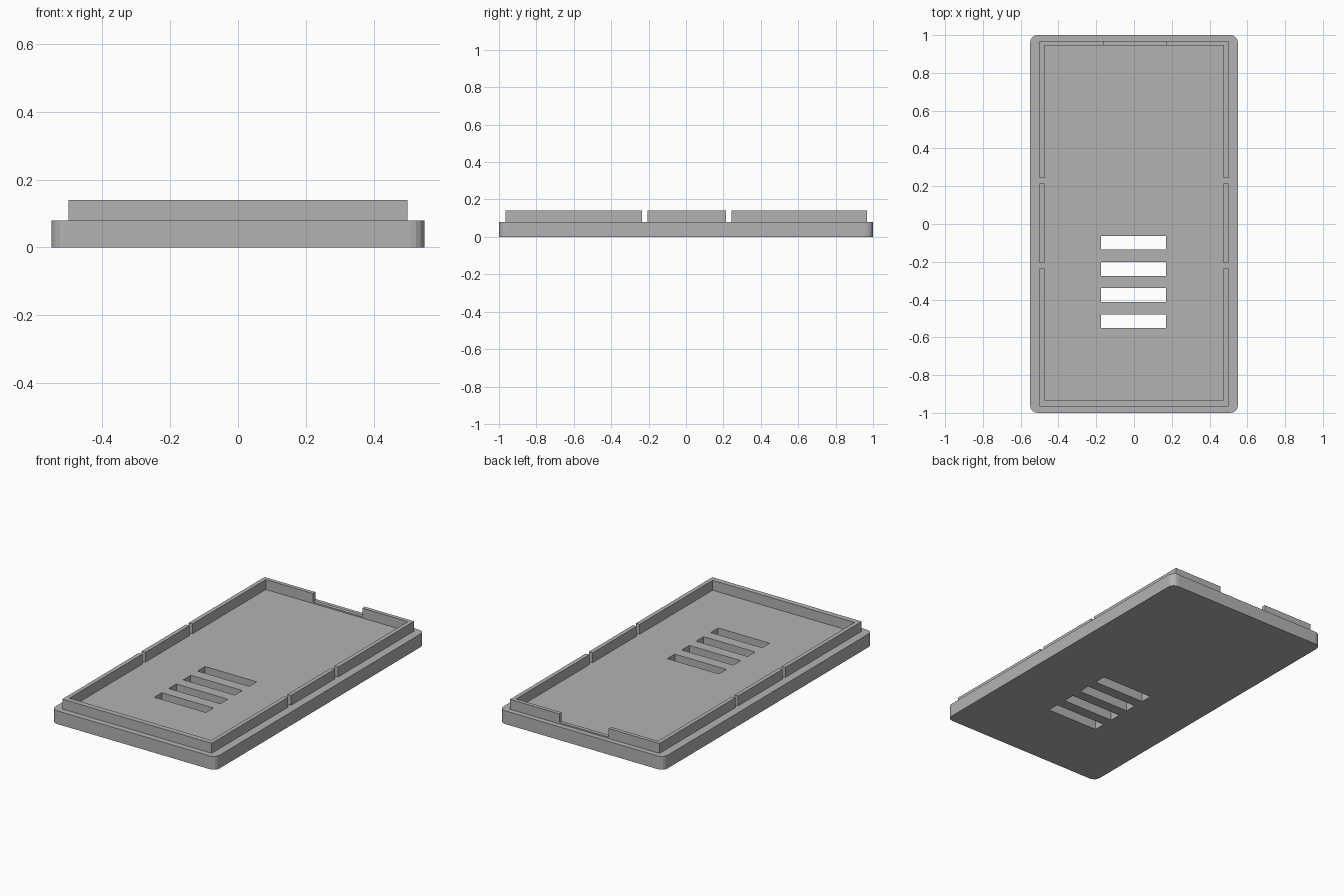
import bpy, bmesh
from math import sin, cos, pi

if "Cube" in bpy.data.objects:
    bpy.data.objects.remove(bpy.data.objects["Cube"], do_unlink=True)

grey = bpy.data.materials.new("plain grey")
grey.use_nodes = True
colour = (0.45, 0.45, 0.45, 1)
grey.diffuse_color = colour
grey.node_tree.nodes["Principled BSDF"].inputs["Base Color"].default_value = colour


def prism(name, outline, z0, z1):
    """Extrude a flat outline from z0 up to z1."""
    bm = bmesh.new()
    face = bm.faces.new([bm.verts.new((x, y, z0)) for x, y in outline])
    top = bmesh.ops.extrude_face_region(bm, geom=[face])["geom"]
    verts = [v for v in top if isinstance(v, bmesh.types.BMVert)]
    bmesh.ops.translate(bm, verts=verts, vec=(0, 0, z1 - z0))
    bmesh.ops.recalc_face_normals(bm, faces=bm.faces)
    mesh = bpy.data.meshes.new(name)
    bm.to_mesh(mesh)
    bm.free()
    mesh.materials.append(grey)
    ob = bpy.data.objects.new(name, mesh)
    bpy.context.collection.objects.link(ob)
    return ob


def box(name, x0, x1, y0, y1, z0, z1):
    return prism(name, [(x0, y0), (x1, y0), (x1, y1), (x0, y1)], z0, z1)


def cut(target, cutter):
    """Subtract the cutter from the target, then discard it."""
    cutter.hide_render = True
    mod = target.modifiers.new("cut", "BOOLEAN")
    mod.operation = "DIFFERENCE"
    mod.solver = "EXACT"
    mod.object = cutter
    bpy.context.view_layer.objects.active = target
    bpy.ops.object.modifier_apply(modifier=mod.name)
    bpy.data.objects.remove(cutter, do_unlink=True)


# Base plate with faceted round corners
W, L, R, STEPS = 0.55, 1.0, 0.04, 4
THICK, TOP = 0.08, 0.14
outline = []
for i, (sx, sy) in enumerate([(1, 1), (-1, 1), (-1, -1), (1, -1)]):
    for k in range(STEPS + 1):
        a = (i + k / STEPS) * pi / 2
        outline.append((sx * (W - R) + R * cos(a), sy * (L - R) + R * sin(a)))
plate = prism("base_plate", outline, 0, THICK)

# Vent slots
for i in range(4):
    y = -0.1 - 0.138 * i
    cut(plate, box("vent_cutter", -0.175, 0.17, y - 0.036, y + 0.036, -0.1, 0.2))

# Raised rim, set in from the plate edge
rim = box("raised_rim", -0.5, 0.5, -0.965, 0.968, THICK, TOP)
cut(rim, box("inner_cutter", -0.475, 0.475, -0.933, 0.945, 0, 0.3))

# Narrow gaps through both long sides
for y in (-0.221, 0.229):
    cut(rim, box("gap_cutter", -0.7, 0.7, y - 0.014, y + 0.014, 0, 0.3))

# Wide notch in the back wall, leaving a low sill
cut(rim, box("notch_cutter", -0.16, 0.17, 0.9, 1.1, THICK + 0.008, 0.3))
